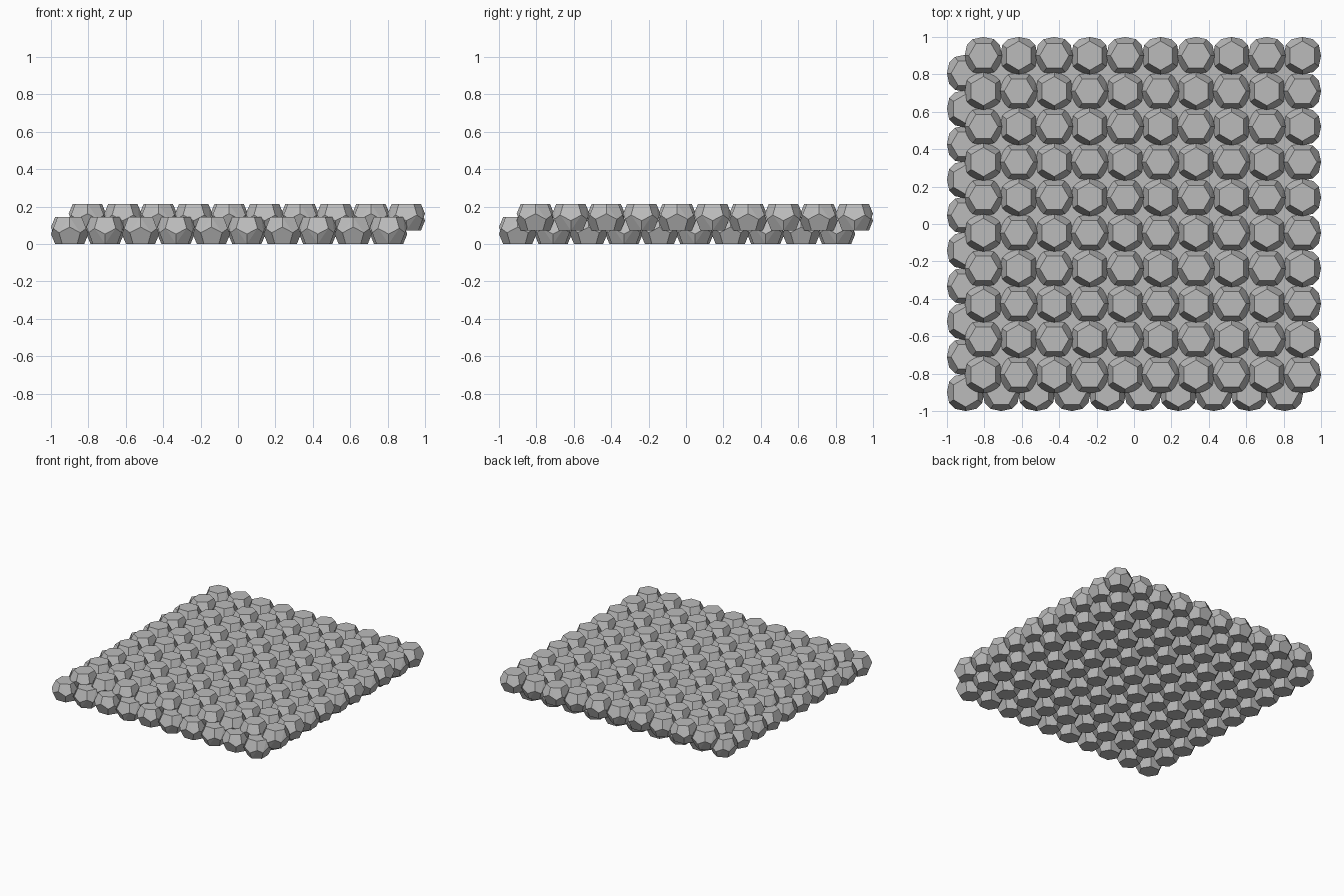
import bpy
import bmesh
from math import radians
from mathutils import Matrix, Vector

cube = bpy.data.objects.get("Cube")
if cube:
    bpy.data.objects.remove(cube, do_unlink=True)

COUNT = 10          # cells along each side of a layer
HALF_W = 0.1        # half width of one cell
HALF_H = 0.0715     # half height of one cell
PITCH = (2 - 2 * HALF_W) / (COUNT - 0.5)

# Stone grey
grey = bpy.data.materials.new("stone_grey")
grey.use_nodes = True
colour = (0.5, 0.5, 0.5, 1)
grey.diffuse_color = colour
grey.node_tree.nodes["Principled BSDF"].inputs["Base Color"].default_value = colour


def cell_mesh():
    """Fourteen-sided cell: hexagons above and below, crossed, with pentagons between."""
    upper = []
    for sx in (-1, 1):
        upper.append((sx * 0.078, 0, HALF_H))            # hexagon tips
        upper.append((0, sx * HALF_W, -0.0186))          # side tips
        for sy in (-1, 1):
            upper.append((sx * 0.04, sy * 0.065, HALF_H))
            upper.append((sx * 0.057, sy * 0.088, 0.0115))
    # The lower half repeats the upper one, turned over and crossed
    points = upper + [(y, x, -z) for x, y, z in upper]
    bm = bmesh.new()
    for p in points:
        bm.verts.new(p)
    result = bmesh.ops.convex_hull(bm, input=bm.verts[:])
    loose = [v for v in bm.verts if not v.link_faces]
    bmesh.ops.delete(bm, geom=loose, context='VERTS')
    bmesh.ops.dissolve_limit(bm, angle_limit=radians(6),
                             verts=bm.verts[:], edges=bm.edges[:])
    bmesh.ops.recalc_face_normals(bm, faces=bm.faces[:])
    mesh = bpy.data.meshes.new("cell")
    bm.to_mesh(mesh)
    bm.free()
    return mesh


def add_layer(name, cell, start, height):
    """Square grid of cells, every other one turned a quarter."""
    bm = bmesh.new()
    for i in range(COUNT):
        for j in range(COUNT):
            first = len(bm.verts)
            bm.from_mesh(cell)
            bm.verts.ensure_lookup_table()
            turn = 0 if (i + j) % 2 else 90
            place = Matrix.Translation(
                Vector((start + i * PITCH, start + j * PITCH, height)))
            bmesh.ops.transform(bm, verts=bm.verts[first:],
                                matrix=place @ Matrix.Rotation(radians(turn), 4, 'Z'))
    mesh = bpy.data.meshes.new(name)
    bm.to_mesh(mesh)
    bm.free()
    mesh.materials.append(grey)
    obj = bpy.data.objects.new(name, mesh)
    bpy.context.collection.objects.link(obj)


# Two layers, the upper one shifted by half a cell
cell = cell_mesh()
add_layer("lower_cell_layer", cell, HALF_W - 1, HALF_H)
add_layer("upper_cell_layer", cell, HALF_W - 1 + PITCH / 2, 2 * HALF_H)
bpy.data.meshes.remove(cell)
